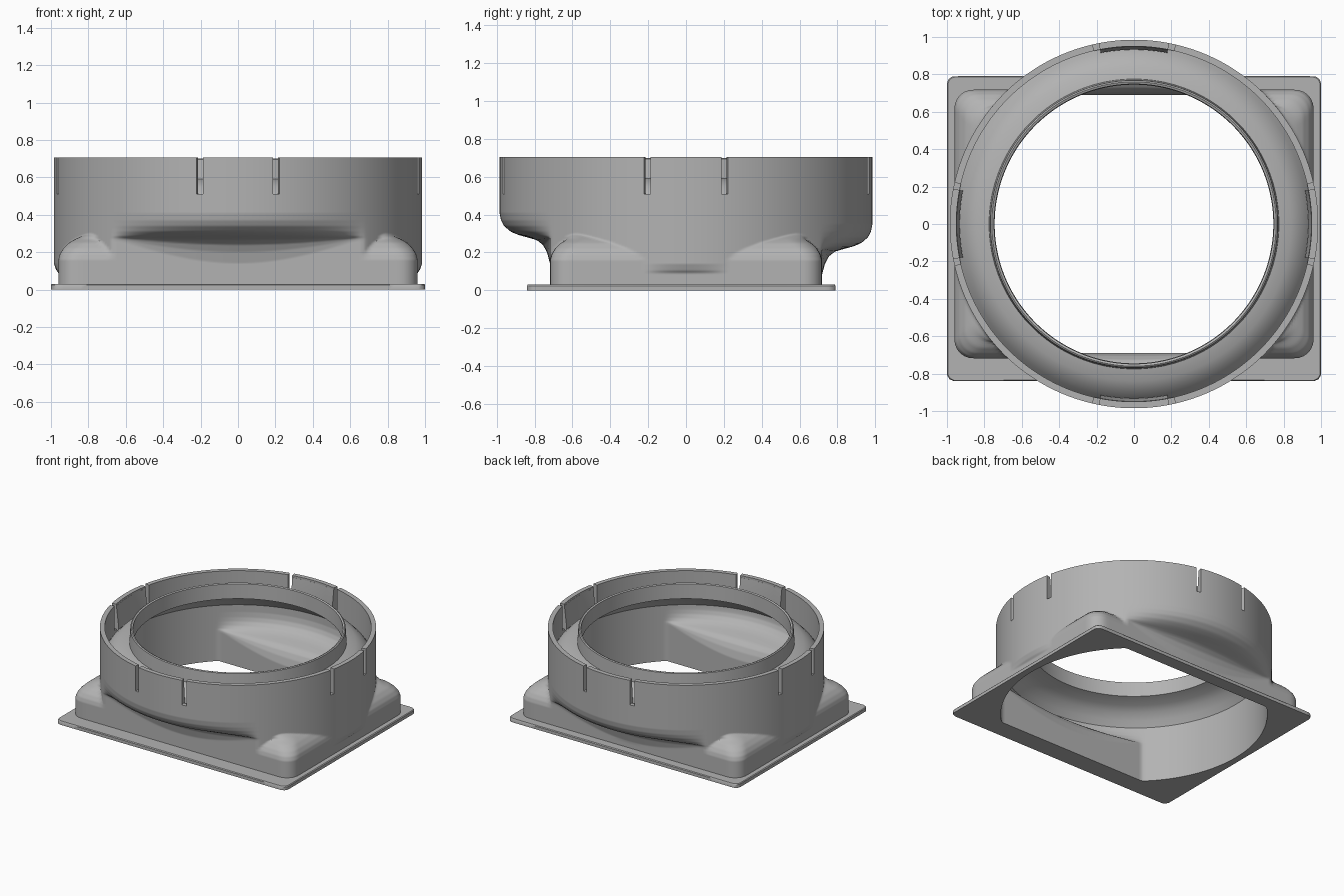
import bpy, bmesh, math

cube = bpy.data.objects.get("Cube")
if cube:
    bpy.data.objects.remove(cube, do_unlink=True)

GREY = (0.45, 0.45, 0.45, 1)
mat = bpy.data.materials.new("plain_grey")
mat.use_nodes = True
mat.diffuse_color = GREY
mat.node_tree.nodes["Principled BSDF"].inputs["Base Color"].default_value = GREY

N = 360
R = 0.985          # outer radius of the round collar
BORE = 0.95        # inner radius of the round collar
ANGLES = [2 * math.pi * i / N for i in range(N)]


def rect_radius(a, hx, hy, corner, cy=0.0):
    """Distance from the axis to a rounded rectangle along angle a."""
    lo, hi = 0.0, 2.0
    c, s = math.cos(a), math.sin(a)
    for _ in range(22):
        m = (lo + hi) / 2
        qx, qy = abs(m * c) - hx + corner, abs(m * s - cy) - hy + corner
        d = math.hypot(max(qx, 0), max(qy, 0)) + min(max(qx, qy), 0) - corner
        lo, hi = (m, hi) if d < 0 else (lo, m)
    return lo


def lerp_table(x, table):
    for (x0, y0), (x1, y1) in zip(table, table[1:]):
        if x <= x1:
            return y0 + (y1 - y0) * max(0, (x - x0) / (x1 - x0))
    return table[-1][1]


def ring_at(radii, z):
    return [(r * math.cos(a), r * math.sin(a), z) for r, a in zip(radii, ANGLES)]


def loft(name, rings, wrap=True, raise_from=None, angle=35):
    """Skin rings into a closed solid; optionally raise the top face in sections."""
    bm = bmesh.new()
    rows = [[bm.verts.new(p) for p in ring] for ring in rings]
    n = len(rows[0])
    raised = []
    for k, lower in enumerate(rows):
        upper = rows[(k + 1) % len(rows)]
        for i in range(n if wrap else n - 1):
            j = (i + 1) % n
            face = bm.faces.new((lower[i], lower[j], upper[j], upper[i]))
            if k == raise_from and i % 90 not in SLOTS:
                raised.append(face)
    if not wrap:
        for i in (0, n - 1):
            bm.faces.new([row[i] for row in rows])
    if raised:
        result = bmesh.ops.extrude_face_region(bm, geom=raised)
        top = [g for g in result["geom"] if isinstance(g, bmesh.types.BMVert)]
        bmesh.ops.translate(bm, verts=top, vec=(0, 0, RIM_TOP - SLOT_FLOOR))
        left_over = [f for f in raised if f.is_valid]
        bmesh.ops.delete(bm, geom=left_over, context='FACES_ONLY')
    bmesh.ops.recalc_face_normals(bm, faces=bm.faces)
    mesh = bpy.data.meshes.new(name)
    bm.to_mesh(mesh)
    bm.free()
    mesh.materials.append(mat)
    ob = bpy.data.objects.new(name, mesh)
    bpy.context.collection.objects.link(ob)
    bpy.ops.object.select_all(action='DESELECT')
    bpy.context.view_layer.objects.active = ob
    ob.select_set(True)
    bpy.ops.object.shade_smooth_by_angle(angle=math.radians(angle))


# Shared shapes: box outline, rim slots, shoulder and underside curves
BOX = [rect_radius(a, 0.96, 0.718, 0.1) for a in ANGLES]
SLOTS = (11, 12, 77, 78)
SLOT_FLOOR, RIM_TOP = 0.51, 0.705
SHOULDER = [(0.16, 0), (0.19, 0.008), (0.22, 0.026), (0.25, 0.056), (0.27, 0.09),
            (0.29, 0.135), (0.32, 0.19), (0.35, 0.24), (0.39, 0.32)]
UNDERSIDE = [(-0.14, 0), (-0.08, 0.06), (-0.04, 0.14), (-0.015, 0.26), (0, 0.45),
             (0.012, 0.62), (0.03, 0.78), (0.06, 0.91), (0.09, 0.97), (0.13, 1)]


def overhang(a, z, over):
    """Share of the overhang reached at height z, front or back."""
    d = z - (0.28 if math.sin(a) < 0 else 0.22)
    if d < 0:
        d /= max(0.15, over / 0.267)
    return over * lerp_table(d, UNDERSIDE)


def outer_radius(i, z):
    a, box = ANGLES[i], BOX[i]
    over = R - box
    if over <= 0:
        inset = lerp_table(z, SHOULDER)
        if inset == 0:
            return box
        return max(R, rect_radius(a, 0.96 - inset, 0.718 - min(inset, 0.09), 0.1))
    if abs(box * math.cos(a)) > 0.95:
        return box + over * lerp_table(z, [(0.09, 0), (0.105, 0.5), (0.14, 1)])
    return box + overhang(a, z, over)


def inner_radius(i, z):
    """Round bore, cut flat at the front and back below the overhang."""
    a = ANGLES[i]
    flat = min(BORE, 0.69 / max(0.01, abs(math.sin(a))))
    return flat + overhang(a, z - 0.03, BORE - flat)


def outer_ring(z):
    return ring_at([outer_radius(i, z) for i in range(N)], z)


def inner_ring(z):
    return ring_at([inner_radius(i, z) for i in range(N)], z)


# Mounting flange: rounded plate with the bore cut through
plate_out = [rect_radius(a, 1.0, 0.815, 0.04, -0.025) for a in ANGLES]
plate_top = [r - 0.006 for r in plate_out]
loft("mounting_flange", [inner_ring(0), ring_at(plate_out, 0), ring_at(plate_out, 0.024),
                         ring_at(plate_top, 0.03), inner_ring(0.03)])

# Transition body: rounded box blending into the round collar, with slotted rim
levels = [0.02, 0.06] + [0.08 + 0.006 * k for k in range(57)] + [0.45, SLOT_FLOOR]
loft("transition_body",
     [outer_ring(z) for z in levels] + [inner_ring(z) for z in reversed(levels)],
     raise_from=len(levels) - 1, angle=50)

# Inner funnel: upright lip flaring out to meet the wall
FUNNEL = [(0.965, 0.46), (0.93, 0.51), (0.89, 0.55), (0.84, 0.578), (0.775, 0.59),
          (0.768, 0.695), (0.76, 0.7), (0.748, 0.695), (0.745, 0.58),
          (0.83, 0.555), (0.88, 0.525), (0.92, 0.48), (0.955, 0.43)]
loft("inner_funnel", [ring_at([r] * N, z) for r, z in FUNNEL])

# Snap ridges: tapered wedges inside the four short tabs
WEDGE = [(0.96, 0.5), (0.932, 0.5), (0.932, 0.53), (0.949, 0.69), (0.96, 0.69)]
for side, middle in (("left", 0), ("back", 90), ("right", 180), ("front", 270)):
    arc = [math.radians(middle + k) for k in range(-11, 12)]
    loft(side + "_snap_ridge",
         [[(r * math.cos(a), r * math.sin(a), z) for a in arc] for r, z in WEDGE], wrap=False)
